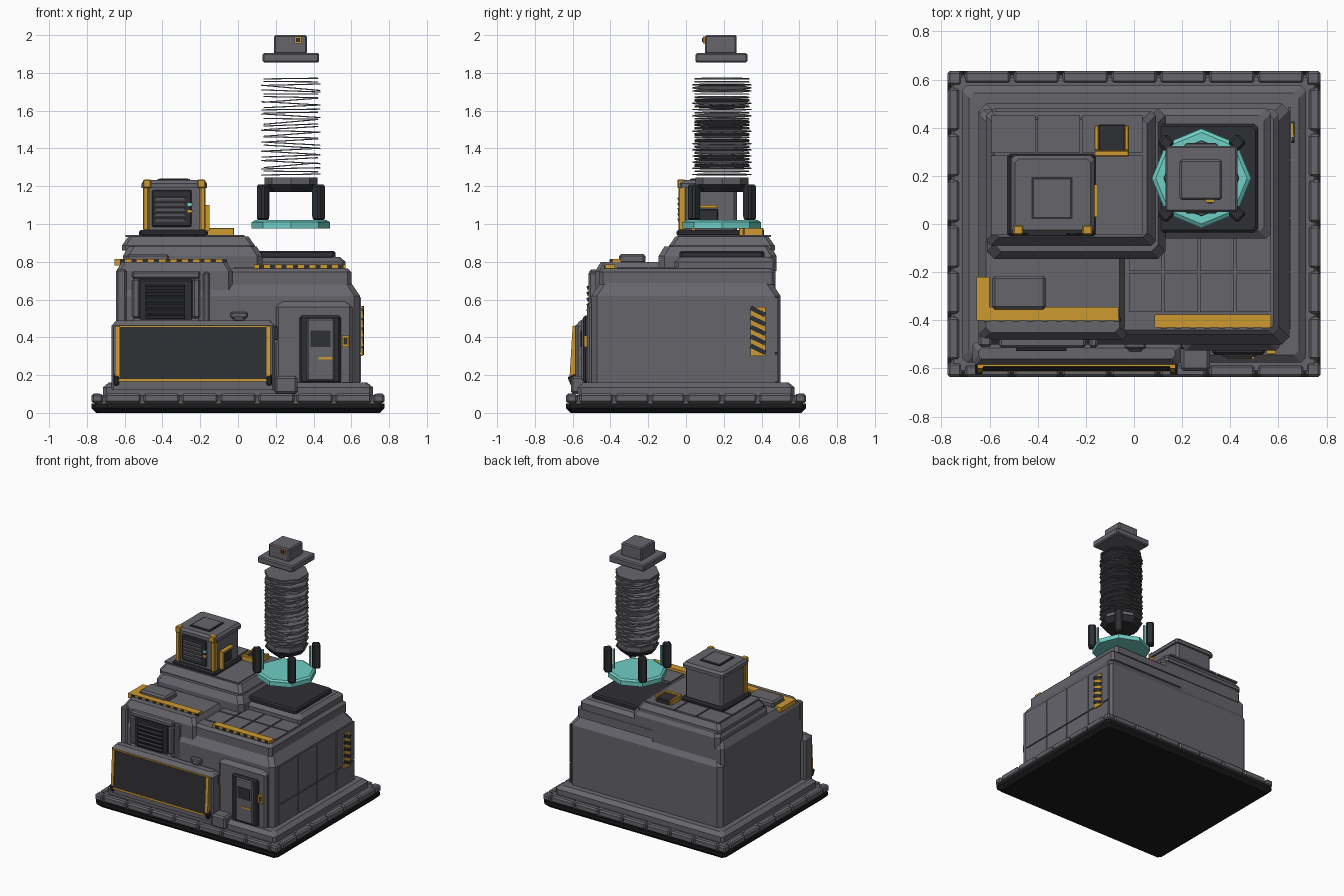
import bpy, bmesh, math, random
from mathutils import Matrix, Vector
random.seed(4)

def mat(name, r, g, b):
    m = bpy.data.materials.new(name)
    m.diffuse_color = (r, g, b, 1)
    return m

GREY = mat("concrete_grey", 0.13, 0.13, 0.148)
DARK = mat("dark_panel", 0.028, 0.029, 0.034)
BLACK = mat("base_black", 0.011, 0.011, 0.012)
YELLOW = mat("hazard_yellow", 0.62, 0.32, 0.03)
TEAL = mat("glow_teal", 0.16, 0.62, 0.57)

def finish(name, bm, m):
    bmesh.ops.recalc_face_normals(bm, faces=bm.faces)
    me = bpy.data.meshes.new(name)
    bm.to_mesh(me)
    bm.free()
    me.materials.append(m)
    o = bpy.data.objects.new(name, me)
    bpy.context.collection.objects.link(o)
    return o

def boxes(name, m, lst, bevel=0.0, rot=0.0, axis='X'):
    """One object from boxes (x0,x1,y0,y1,z0,z1), each bevelled and turned about its centre."""
    bm = bmesh.new()
    for x0, x1, y0, y1, z0, z1 in lst:
        c = Vector(((x0 + x1) / 2, (y0 + y1) / 2, (z0 + z1) / 2))
        M = Matrix.Translation(c) @ Matrix.Rotation(rot, 4, axis) @ Matrix.Diagonal((x1 - x0, y1 - y0, z1 - z0, 1))
        vs = bmesh.ops.create_cube(bm, size=1, matrix=M)['verts']
        if bevel:
            es = list({e for v in vs for e in v.link_edges})
            bmesh.ops.bevel(bm, geom=es, offset=bevel, segments=1, affect='EDGES')
    return finish(name, bm, m)

def tier(name, m, x0, x1, y0, y1, prof, corner=0.02):
    """Stacked rings of a corner-cut rectangle; prof = (inset, z) pairs."""
    bm = bmesh.new()
    rings = []
    for i, z in prof:
        a, b, c, d, k = x0 + i, x1 - i, y0 + i, y1 - i, corner
        pts = [(a + k, c), (b - k, c), (b, c + k), (b, d - k), (b - k, d), (a + k, d), (a, d - k), (a, c + k)]
        rings.append([bm.verts.new((x, y, z)) for x, y in pts])
    for r, s in zip(rings, rings[1:]):
        for j in range(8):
            bm.faces.new((r[j], r[(j + 1) % 8], s[(j + 1) % 8], s[j]))
    bm.faces.new(rings[0])
    bm.faces.new(rings[-1])
    return finish(name, bm, m)

def frame(x0, x1, z0, z1, y0, y1, w):
    return [(x0, x1, y0, y1, z0, z0 + w), (x0, x1, y0, y1, z1 - w, z1),
            (x0, x0 + w, y0, y1, z0 + w, z1 - w), (x1 - w, x1, y0, y1, z0 + w, z1 - w)]

def tiles(xs, ys, z0, z1, g=0.005):
    return [(a + g, b - g, c + g, d - g, z0, z1) for a, b in zip(xs, xs[1:]) for c, d in zip(ys, ys[1:])]

# Foundation
tier("foundation_bottom", BLACK, -0.775, 0.775, -0.635, 0.635, [(0.025, 0), (0, 0.025), (0, 0.05)])
tier("foundation_slab", GREY, -0.76, 0.76, -0.62, 0.62, [(0, 0.045), (0, 0.085), (0.012, 0.095)])
rim = []
for s in (-1, 1):
    for i in range(7):
        a = -0.71 + i * 0.203
        rim.append((a + 0.006, a + 0.197, min(s * 0.585, s * 0.635), max(s * 0.585, s * 0.635), 0.052, 0.102))
    for i in range(6):
        a = -0.57 + i * 0.19
        rim.append((min(s * 0.725, s * 0.775), max(s * 0.725, s * 0.775), a + 0.006, a + 0.184, 0.052, 0.102))
    for t in (-1, 1):
        rim.append((s * 0.745 - 0.03, s * 0.745 + 0.03, t * 0.605 - 0.03, t * 0.605 + 0.03, 0.052, 0.1))
boxes("foundation_rim_blocks", GREY, rim, 0.01)
tier("foundation_step", GREY, -0.715, 0.715, -0.575, 0.575, [(0, 0.09), (0, 0.135), (0.03, 0.16)])

# Main building and roof steps
tier("main_body", GREY, -0.645, 0.645, -0.5, 0.5, [(0, 0.14), (0, 0.62), (0.05, 0.695)], 0.03)
tier("roof_lower_step", GREY, -0.62, 0.6, -0.46, 0.475, [(0, 0.68), (0, 0.745), (0.02, 0.765)])
tier("left_upper_block", GREY, -0.645, -0.03, -0.48, 0.475, [(0, 0.6), (0, 0.75), (0.03, 0.8)])
tier("roof_middle_step", GREY, -0.61, 0.13, -0.145, 0.48, [(0, 0.75), (0, 0.83), (0.03, 0.88)], 0.03)
tier("roof_upper_step", GREY, -0.615, 0.09, -0.09, 0.47, [(0, 0.86), (0, 0.885), (0.035, 0.935)])
tier("platform_pedestal", GREY, 0.05, 0.57, -0.06, 0.48, [(0, 0.75), (0, 0.8), (0.03, 0.825)])
boxes("lower_roof_tiles", GREY, tiles([-0.025, 0.12, 0.27, 0.42, 0.575], [-0.37, -0.2, -0.035], 0.76, 0.772)
      + tiles([0.515, 0.575], [-0.035, 0.14], 0.76, 0.772))
boxes("upper_roof_tiles", GREY, tiles([-0.6, -0.405, -0.22, 0.04], [-0.05, 0.29, 0.455], 0.93, 0.942))
boxes("right_wall_tiles", GREY, [(0.64, 0.652, a + 0.004, b - 0.004, c + 0.004, d - 0.004)
      for a, b in zip([-0.44, -0.2, 0.025, 0.265], [-0.2, 0.025, 0.265, 0.49])
      for c, d in ((0.16, 0.315), (0.315, 0.615))])
boxes("roof_equipment_box", GREY, [(-0.59, -0.365, -0.355, -0.215, 0.79, 0.842)], 0.012)

# Hazard edge strips
boxes("roof_hazard_strips", YELLOW, [(-0.655, -0.065, -0.4, -0.345, 0.78, 0.815),
      (-0.655, -0.6, -0.345, -0.22, 0.78, 0.815), (0.085, 0.57, -0.43, -0.375, 0.752, 0.785)])
dashes = [(-0.625 + i * 0.06, -0.597 + i * 0.06, -0.405, -0.39, 0.779, 0.812) for i in range(10)]
dashes += [(0.11 + i * 0.06, 0.138 + i * 0.06, -0.435, -0.42, 0.751, 0.782) for i in range(8)]
boxes("roof_hazard_dashes", DARK, dashes)
boxes("wall_hazard_plate", YELLOW, [(0.645, 0.662, 0.342, 0.42, 0.3, 0.56)])
boxes("wall_hazard_bars", DARK, [(0.655, 0.667, 0.338, 0.424, z, z + 0.024)
      for z in (0.325, 0.375, 0.425, 0.475, 0.525)], 0, -0.45)

# Large front screen
tier("screen_housing", GREY, -0.67, 0.195, -0.585, -0.49, [(0, 0.12), (0, 0.46), (0.025, 0.49)], 0.012)
boxes("screen_panel", DARK, [(-0.635, 0.16, -0.603, -0.575, 0.175, 0.455)], 0, -0.06)
boxes("screen_frame_rails", YELLOW, [(-0.65, 0.17, -0.592, -0.568, 0.44, 0.462), (-0.65, 0.17, -0.613, -0.578, 0.165, 0.18)])
boxes("screen_frame_sides", YELLOW, [(-0.65, -0.628, -0.609, -0.575, 0.165, 0.46), (0.15, 0.172, -0.609, -0.575, 0.165, 0.46)], 0, -0.06)
boxes("screen_feet", DARK, [(-0.66, -0.63, -0.62, -0.575, 0.15, 0.2), (0.15, 0.18, -0.62, -0.575, 0.15, 0.2)], 0.006, 0.4)
boxes("corner_block", GREY, [(0.195, 0.315, -0.61, -0.5, 0.1, 0.195)], 0.012)

# Upper-left louvred window
boxes("window_surround", GREY, frame(-0.56, -0.2, 0.46, 0.75, -0.515, -0.47, 0.04), 0.01)
boxes("window_recess", DARK, [(-0.525, -0.24, -0.51, -0.47, 0.46, 0.705)], 0.006)
boxes("window_louvres", DARK, [(-0.49, -0.28, -0.525, -0.5, z, z + 0.02) for z in [0.5 + i * 0.031 for i in range(6)]], 0, 0.4)
boxes("front_pillars", GREY, [(-0.645, -0.59, -0.51, -0.46, 0.45, 0.76), (-0.185, -0.15, -0.515, -0.46, 0.4, 0.745)], 0.01)
boxes("wall_lamp", GREY, [(-0.04, 0.05, -0.52, -0.49, 0.5, 0.535), (-0.025, 0.035, -0.53, -0.49, 0.485, 0.51)], 0.008)
boxes("wall_socket", DARK, [(0.17, 0.215, -0.52, -0.49, 0.385, 0.46)], 0.006)
boxes("wall_socket_trim", YELLOW, [(0.17, 0.225, -0.51, -0.49, 0.37, 0.385)])

# Door
tier("door_porch", GREY, 0.2, 0.605, -0.525, -0.45, [(0, 0.12), (0, 0.56), (0.025, 0.59)], 0.015)
boxes("door_frame", DARK, [(0.325, 0.545, -0.545, -0.5, 0.155, 0.515)], 0.012)
boxes("door_leaf", GREY, [(0.365, 0.51, -0.553, -0.53, 0.17, 0.5)], 0.008)
boxes("door_window", DARK, [(0.385, 0.49, -0.558, -0.54, 0.35, 0.435)])
boxes("door_handle", YELLOW, [(0.425, 0.5, -0.56, -0.54, 0.283, 0.295)])
boxes("door_keypad", YELLOW, [(0.55, 0.588, -0.54, -0.51, 0.35, 0.41)])
boxes("door_keypad_face", DARK, [(0.558, 0.58, -0.544, -0.53, 0.362, 0.398)])

# Roof cabin
boxes("cabin_base", DARK, [(-0.525, -0.16, -0.05, 0.29, 0.935, 0.968)], 0.01)
tier("cabin_body", GREY, -0.495, -0.18, -0.025, 0.27, [(0, 0.96), (0, 1.2)], 0.015)
tier("cabin_roof", GREY, -0.51, -0.165, -0.04, 0.285, [(0, 1.19), (0, 1.215), (0.015, 1.232)], 0.015)
boxes("cabin_roof_outline", DARK, [(-0.425, -0.255, 0.02, 0.195, 1.22, 1.237)])
boxes("cabin_roof_hatch", GREY, [(-0.415, -0.265, 0.03, 0.185, 1.22, 1.242)])
boxes("cabin_corner_trim", YELLOW, [(-0.503, -0.472, -0.04, 0.0, 0.965, 1.2), (-0.203, -0.172, -0.04, 0.0, 0.965, 1.2),
      (-0.503, -0.46, -0.046, -0.005, 1.19, 1.236), (-0.215, -0.172, -0.046, -0.005, 1.19, 1.236)], 0.006)
boxes("cabin_grille", DARK, [(-0.455, -0.245, -0.035, 0.0, 0.985, 1.18)], 0.006)
boxes("cabin_grille_slats", GREY, [(-0.44, -0.28, -0.044, -0.03, 1.015 + i * 0.028, 1.03 + i * 0.028) for i in range(5)], 0, 0.3)
boxes("cabin_lights", TEAL, [(-0.268, -0.24, -0.042, -0.03, 1.095, 1.11)])
boxes("cabin_switch", YELLOW, [(-0.268, -0.24, -0.042, -0.03, 1.06, 1.075)])
boxes("cabin_side_window", DARK, [(-0.185, -0.168, 0.04, 0.17, 0.99, 1.08)], 0.006)
boxes("cabin_side_bracket", YELLOW, [(-0.185, -0.15, 0.04, 0.165, 1.085, 1.1), (-0.18, -0.15, 0.03, 0.05, 0.965, 1.1)])

# Roof hatch
boxes("hatch_frame", YELLOW, [(-0.165, -0.02, 0.28, 0.305, 0.935, 0.98), (-0.165, -0.145, 0.305, 0.41, 0.935, 0.98),
      (-0.04, -0.02, 0.305, 0.41, 0.935, 0.98)], 0.004)
boxes("hatch_lid", DARK, [(-0.148, -0.037, 0.3, 0.413, 0.935, 0.972)], 0.004)

# Tower platform, glowing ring and its posts
CX, CY = 0.28, 0.19
tier("tower_platform", DARK, 0.07, 0.515, -0.035, 0.415, [(0.012, 0.815), (0, 0.825), (0, 0.848), (0.01, 0.858)], 0.015)

def disc(bm, r1, r2, z0, z1, tilt=0.0, spin=0.0, n=8):
    M = Matrix.Translation((CX, CY, (z0 + z1) / 2)) @ Matrix.Rotation(tilt, 4, 'Y') @ Matrix.Rotation(spin, 4, 'Z')
    bmesh.ops.create_cone(bm, cap_ends=True, segments=n, radius1=r1, radius2=r2, depth=z1 - z0, matrix=M)

def disc_part(name, m, *args):
    bm = bmesh.new()
    disc(bm, *args)
    return finish(name, bm, m)

disc_part("glow_ring", TEAL, 0.208, 0.208, 0.977, 1.01)
disc_part("glow_ring_lip", TEAL, 0.205, 0.19, 1.01, 1.02)
corners = [(CX + s * 0.148, CY + t * 0.148) for s in (-1, 1) for t in (-1, 1)]
boxes("ring_posts", DARK, [(x - 0.028, x + 0.028, y - 0.028, y + 0.028, 1.02, 1.208) for x, y in corners], 0.01, math.pi / 4, 'Z')
boxes("post_lights", TEAL, [(x - 0.006 + (CX - x) * 0.2, x + 0.006 + (CX - x) * 0.2, y - 0.006 + (CY - y) * 0.2,
      y + 0.006 + (CY - y) * 0.2, 1.04, 1.19) for x, y in corners])
disc_part("collar_bottom", DARK, 0.12, 0.155, 1.17, 1.21)
disc_part("collar_top", GREY, 0.14, 0.14, 1.21, 1.245)

# Tower of thin tilted leaves
bm = bmesh.new()
N = 32
for i in range(N):
    z = 1.262 + i * (1.77 - 1.262) / (N - 1)
    lim = 0.09 if 2 < i < N - 3 else 0.03
    disc(bm, 0.158, 0.155, z - 0.003, z + 0.003, random.uniform(-lim, lim), random.choice((0, math.pi / 8)))
finish("tower_leaves", bm, GREY)

# Tower cap
boxes("cap_plate", GREY, [(0.13, 0.43, 0.05, 0.325, 1.855, 1.905)], 0.008)
boxes("cap_box", GREY, [(0.19, 0.365, 0.1, 0.268, 1.9, 2.0)], 0.008)
boxes("cap_marker", YELLOW, [(0.298, 0.335, 0.09, 0.105, 1.955, 1.993)])
boxes("cap_marker_face", DARK, [(0.306, 0.327, 0.086, 0.1, 1.963, 1.985)])
